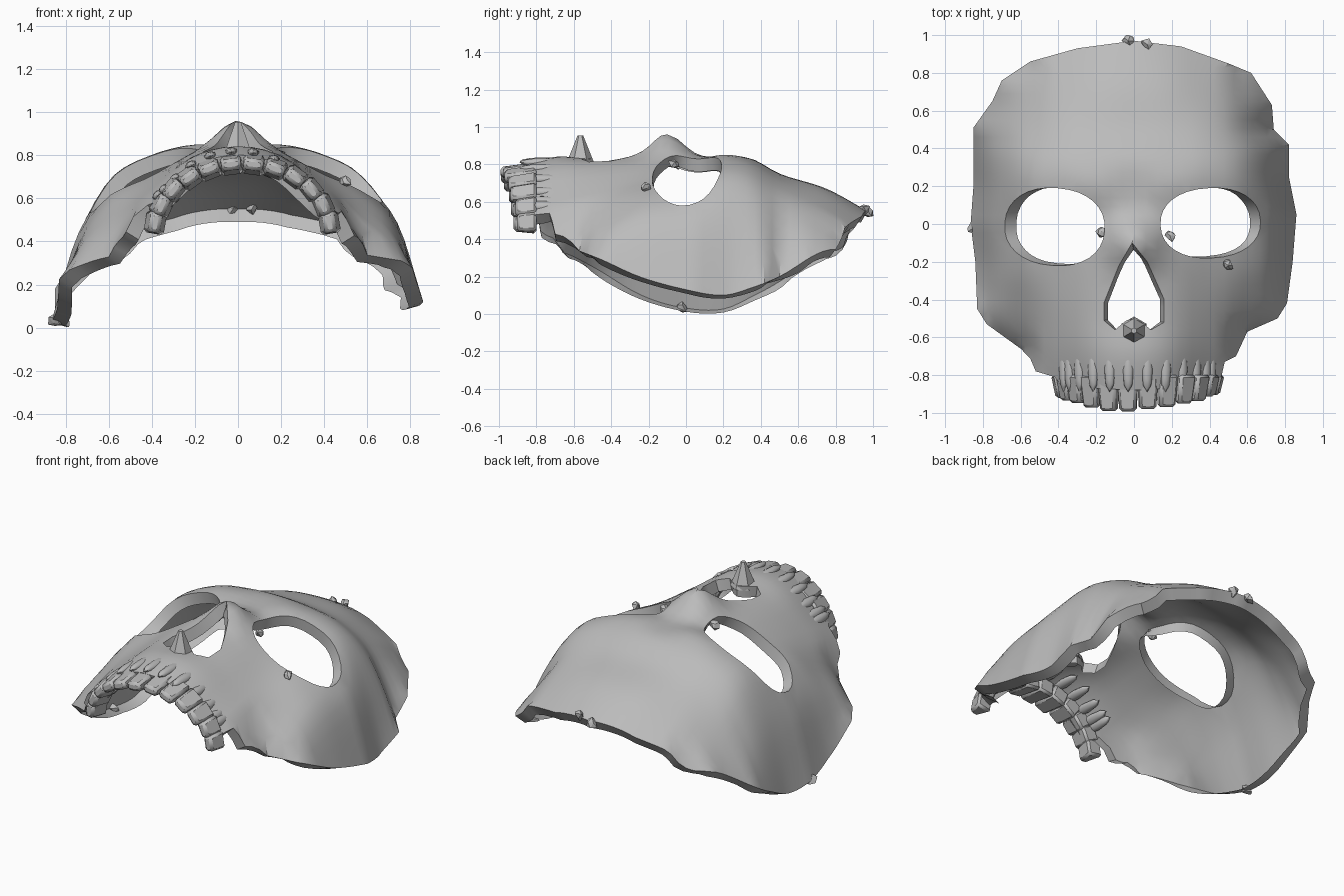
import bpy, bmesh, math, random
from mathutils import Vector, Matrix
from mathutils.geometry import delaunay_2d_cdt

if "Cube" in bpy.data.objects:
    bpy.data.objects.remove(bpy.data.objects["Cube"], do_unlink=True)
random.seed(4)

bone = bpy.data.materials.new("bone_grey")
bone.use_nodes = True
bone.diffuse_color = (0.5, 0.5, 0.5, 1)
bone.node_tree.nodes["Principled BSDF"].inputs["Base Color"].default_value = bone.diffuse_color

# Relief of the face: heights at stations along the head (rows) and outward to the rim (columns)
COLUMNS = [0, .2, .4, .6, .75, .87]
ROWS = [-1, -.7, -.5, -.25, 0, .2, .35, .5, .75, .97]
HEIGHTS = [
    [.77, .71, .52, .36, .3, .25],
    [.84, .79, .62, .45, .4, .36],
    [.83, .80, .66, .5, .41, .31],
    [.85, .81, .70, .6, .47, .2],
    [.82, .80, .74, .64, .48, .13],
    [.84, .85, .80, .69, .47, .1],
    [.83, .82, .78, .66, .44, .14],
    [.75, .74, .69, .56, .38, .2],
    [.67, .65, .57, .46, .4, .34],
    [.55, .52, .44, .36, .34, .32],
]


def spline(knots, values, t):
    """Smooth interpolation through a few knots."""
    t = min(max(t, knots[0]), knots[-1])
    i = max(k for k in range(len(knots) - 1) if knots[k] <= t)

    def slope(k):
        a, b = max(k - 1, 0), min(k + 1, len(knots) - 1)
        if knots[k] == 0 and k == 0:
            return 0
        return (values[b] - values[a]) / (knots[b] - knots[a])
    step = knots[i + 1] - knots[i]
    s = (t - knots[i]) / step
    blend = s * s * (3 - 2 * s)
    return (values[i] * (1 - blend) + values[i + 1] * blend
            + step * s * (1 - s) * ((1 - s) * slope(i) - s * slope(i + 1)))


def half_width(side, y):
    """Distance from the middle to the outline on one side."""
    width = .6
    for a, b in zip(outline, outline[1:] + outline[:1]):
        if (a.y > y) != (b.y > y):
            width = max(width, side * (a.x + (y - a.y) / (b.y - a.y) * (b.x - a.x)))
    return width


def surface(x, y):
    # Beyond the cheekbone the side wall always ends at the rim column
    u = abs(x)
    if u > .5:
        u = .5 + (u - .5) * (COLUMNS[-1] - .5) / (half_width(math.copysign(1, x), y) - .5)
    z = spline(ROWS, [spline(COLUMNS, row, u) for row in HEIGHTS], y)
    # Nasal bones
    z += .13 * math.exp(-(x / .14) ** 2 - ((y + .095) / .13) ** 2)
    # The right temple hangs a little lower
    if x < 0:
        z -= .38 * max(0, u - .6) * math.exp(-((y + .1) / .52) ** 2)
    return z


def add_object(name, bm, angle=35):
    mesh = bpy.data.meshes.new(name)
    bm.to_mesh(mesh)
    bm.free()
    obj = bpy.data.objects.new(name, mesh)
    bpy.context.collection.objects.link(obj)
    mesh.materials.append(bone)
    bpy.ops.object.select_all(action='DESELECT')
    obj.select_set(True)
    bpy.context.view_layer.objects.active = obj
    bpy.ops.object.shade_smooth_by_angle(angle=math.radians(angle))
    return obj


def resample(loop, spacing=.05):
    """Split the long edges of a closed outline."""
    points = []
    for a, b in zip(loop, loop[1:] + loop[:1]):
        a, b = Vector(a), Vector(b)
        n = max(1, math.ceil((b - a).length / spacing))
        points += [a.lerp(b, k / n) for k in range(n)]
    return points


def inside(p, loop):
    hit = False
    for a, b in zip(loop, loop[1:] + loop[:1]):
        if (a.y > p.y) != (b.y > p.y) and p.x < a.x + (p.y - a.y) / (b.y - a.y) * (b.x - a.x):
            hit = not hit
    return hit


def ellipse(cx, cy, rx, ry, tilt, count=32):
    turn = Matrix.Rotation(tilt, 2)
    ring = []
    for k in range(count):
        a = math.tau * k / count
        c, s = math.cos(a), math.sin(a)
        # Slightly squared socket
        p = Vector((rx * math.copysign(abs(c) ** .9, c), ry * math.copysign(abs(s) ** .9, s)))
        ring.append(Vector((cx, cy)) + turn @ p)
    return ring


# Outline of the mask, socket openings and nose opening
outline = resample([
    (0, .97), (-.3, .93), (-.55, .86), (-.7, .76), (-.75, .65), (-.85, .51), (-.85, .2),
    (-.865, 0), (-.84, -.2), (-.83, -.45), (-.78, -.53), (-.6, -.66), (-.55, -.71),
    (-.52, -.78), (-.42, -.81), (-.38, -.86), (0, -.88), (.4, -.86), (.46, -.82),
    (.48, -.73), (.54, -.7), (.6, -.57), (.76, -.5), (.81, -.42), (.84, -.2), (.86, .05),
    (.82, .25), (.82, .42), (.74, .5), (.73, .63), (.62, .8), (.5, .85), (.25, .94)])
sockets = [ellipse(-.42, -.015, .265, .205, -.08), ellipse(.405, .005, .265, .185, .05)]
nose = resample([
    (-.01, -.1), (-.08, -.22), (-.16, -.42), (-.16, -.51), (-.1, -.56), (-.04, -.51), (0, -.5),
    (.04, -.52), (.09, -.56), (.16, -.52), (.16, -.4), (.07, -.2)])
holes = sockets + [nose]


# Face sheet: triangulate between the outlines, lift onto the relief, fold every rim inwards
def build_shell(lip=.07):
    points, edges = [], []
    for loop in [outline] + holes:
        start, n = len(points), len(loop)
        points += loop
        edges += [(start + k, start + (k + 1) % n) for k in range(n)]
    rim = list(points)
    for i in range(-22, 23):
        for j in range(-19, 22):
            p = Vector((.88 * math.sin(i / 22 * math.pi / 2), j * .046))
            if min((p - q).length for q in rim) > .022:
                points.append(p)
    verts, _, faces, *_ = delaunay_2d_cdt(points, edges, [], 0, 1e-5)
    bm = bmesh.new()
    lifted = [bm.verts.new((p.x, p.y, surface(p.x, p.y))) for p in verts]
    for face in faces:
        centre = sum((verts[k] for k in face), Vector((0, 0))) / len(face)
        if inside(centre, outline) and not any(inside(centre, h) for h in holes):
            bm.faces.new([lifted[k] for k in face])
    bmesh.ops.delete(bm, geom=[v for v in bm.verts if not v.link_faces], context='VERTS')

    # Each rim point folds along the average inward direction of its neighbourhood
    bm.normal_update()
    border = [e for e in bm.edges if e.is_boundary]
    folded = {}
    for e in border:
        for v in e.verts:
            if v not in folded:
                near = [link.other_vert(v).normal for link in v.link_edges]
                direction = sum(near, v.normal.copy()).normalized()
                folded[v] = bm.verts.new(v.co - direction * lip)
    for e in border:
        loop = e.link_loops[0]
        a, b = loop.vert, loop.link_loop_next.vert
        bm.faces.new((b, a, folded[a], folded[b]))
    add_object("face_shell", bm)


build_shell()


# Upper teeth along the dental arch, each with a root ridge in the bone
TEETH = 12
for k in range(TEETH):
    a = math.radians(-80 + 160 * k / (TEETH - 1))
    x, z = .02 + .41 * math.sin(a), .43 + .33 * math.cos(a)
    tip = -.99 + .5 * x * x + random.uniform(-.01, .01)
    gum = -.8
    bm = bmesh.new()
    bmesh.ops.create_cube(bm, size=1)
    for v in bm.verts:
        at_tip = v.co.y < 0
        v.co.x *= .09 if at_tip else .105
        v.co.z *= .05 if at_tip else .1
        v.co.y = tip if at_tip else gum
    bm.transform(Matrix.Translation((x, 0, z)) @ Matrix.Rotation(a, 4, 'Y'))
    tooth = add_object(f"tooth_{k + 1}", bm)
    edge = tooth.modifiers.new("worn_edges", 'BEVEL')
    edge.width = .014
    edge.segments = 1

    bm = bmesh.new()
    bmesh.ops.create_uvsphere(bm, u_segments=8, v_segments=6, radius=1)
    bm.transform(Matrix.Translation((x * .97, -.77, surface(x * .97, -.77) - .012))
                 @ Matrix.Rotation(a * .7, 4, 'Y') @ Matrix.Diagonal((.03, .12, .022, 1)))
    add_object(f"tooth_root_{k + 1}", bm, 60)


# Nasal spine below the nose opening
bm = bmesh.new()
bmesh.ops.create_cone(bm, segments=6, radius1=.075, radius2=.015, depth=.15, cap_ends=True)
bm.transform(Matrix.Translation((0, -.565, .88)))
add_object("nasal_spine", bm)


# Chipped bone fragments on the rims
CHIPS = {"crown_chip": (-.03, .97, .54), "crown_chip_small": (.07, .95, .56),
         "right_tear_chip": (-.17, -.04, .81), "left_tear_chip": (.19, -.06, .8),
         "cheek_chip": (.5, -.22, .68), "temple_chip": (-.85, -.02, .03)}
for name, place in CHIPS.items():
    bm = bmesh.new()
    bmesh.ops.create_icosphere(bm, subdivisions=1, radius=.03)
    for v in bm.verts:
        v.co *= random.uniform(.6, 1.4)
    bm.transform(Matrix.Translation(place))
    add_object(name, bm, 10)
